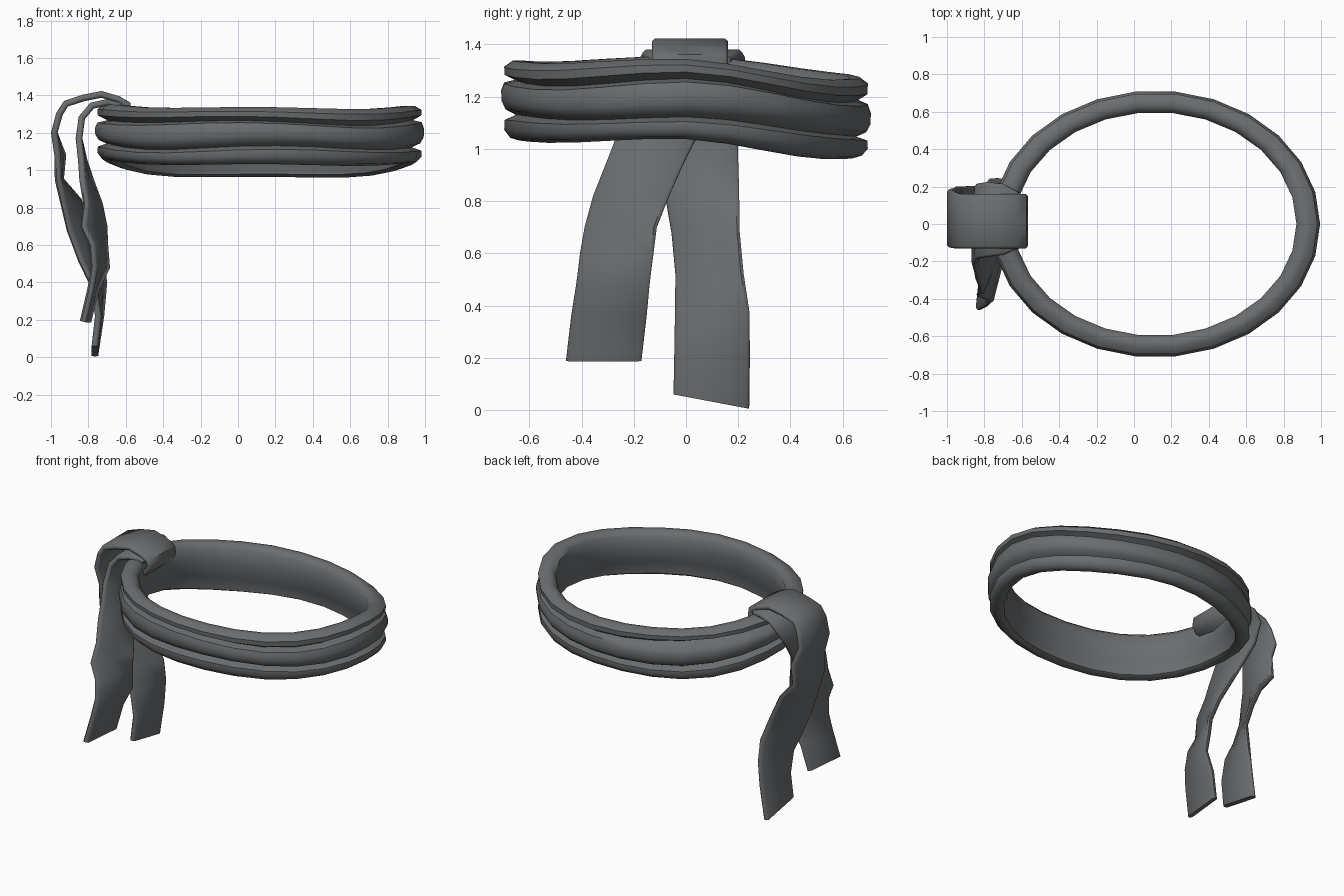
import bpy, bmesh, math

cloth = bpy.data.materials.new("charcoal cloth")
cloth.diffuse_color = (0.145, 0.153, 0.16, 1)


def make_object(name, bm, angle=50):
    bmesh.ops.recalc_face_normals(bm, faces=bm.faces)
    mesh = bpy.data.meshes.new(name)
    bm.to_mesh(mesh)
    bm.free()
    mesh.materials.append(cloth)
    obj = bpy.data.objects.new(name, mesh)
    bpy.context.collection.objects.link(obj)
    bpy.ops.object.select_all(action='DESELECT')
    obj.select_set(True)
    bpy.context.view_layer.objects.active = obj
    bpy.ops.object.shade_smooth_by_angle(angle=math.radians(angle))
    return obj


def loft(bm, rings, closed):
    """Join neighbouring rings of vertices with quads."""
    n = len(rings)
    for i in range(n if closed else n - 1):
        a, b = rings[i], rings[(i + 1) % n]
        for j in range(len(a)):
            k = (j + 1) % len(a)
            bm.faces.new((a[j], b[j], b[k], a[k]))


# Waist wrap: three rolled folds swept round an oval, dipping at the back
def waist_wrap():
    # (inward depth, height) round the section
    section = [(0.115, 0.125), (0.085, 0.155), (0.045, 0.155), (0.012, 0.13),
               (0.014, 0.10), (0.06, 0.075), (0.012, 0.062), (0.0, 0.03),
               (0.002, -0.01), (0.018, -0.04), (0.06, -0.06), (0.014, -0.078),
               (0.012, -0.11), (0.035, -0.14), (0.07, -0.15), (0.095, -0.135),
               (0.10, -0.06), (0.115, -0.03), (0.115, 0.05)]
    bm = bmesh.new()
    rings = []
    segments = 26
    for i in range(segments):
        a = 2 * math.pi * i / segments
        c, s = math.cos(a), math.sin(a)
        back, left = max(0, s), max(0, -c)
        mid = 1.178 - 0.08 * back ** 1.5 + 0.01 * math.cos(4 * a)
        mid += 0.01 * left
        ring = []
        for d, h in section:
            wave = 0.006 * math.sin(3 * a + h * 20)
            lift = 0.05 * back * left * (h > 0.07)   # raised top fold near the knot
            ring.append(bm.verts.new((0.115 + (0.88 - d * 1.1) * c,
                                      (0.713 - d) * s, mid + h + wave + lift)))
        rings.append(ring)
    loft(bm, rings, True)
    make_object("waist_wrap", bm)


# Cloth strip: thick ribbon with rounded rims through (x, y, z, half width, twist)
def ribbon(name, stations, thick=0.036):
    bm = bmesh.new()
    rings = []
    t = thick / 2
    for i, (x, y, z, hw, twist) in enumerate(stations):
        p = stations[max(i - 1, 0)]
        q = stations[min(i + 1, len(stations) - 1)]
        tx, tz = q[0] - p[0], q[2] - p[2]
        length = math.hypot(tx, tz)
        nx, nz = tz / length, -tx / length      # thickness direction
        ct, st = math.cos(twist), math.sin(twist)
        ring = []
        for u, v in [(-hw, -t * .4), (-hw + .012, -t), (0, -t), (hw - .012, -t), (hw, -t * .4),
                     (hw, t * .4), (hw - .012, t), (0, t), (-hw + .012, t), (-hw, t * .4)]:
            ring.append(bm.verts.new((x + u * st + nx * v, y + u * ct, z + nz * v)))
        rings.append(ring)
    loft(bm, rings, False)
    bm.faces.new(rings[0])
    bm.faces.new(list(reversed(rings[-1])))
    return make_object(name, bm)


waist_wrap()

# Long tail: folds up from inside the wrap, over the knot, then hangs down
long_tail = ribbon("knot_and_long_tail", [
    (-0.66, 0.015, 1.25, 0.14, 0), (-0.61, 0.015, 1.27, 0.145, 0),
    (-0.585, 0.015, 1.31, 0.145, 0), (-0.59, 0.015, 1.35, 0.145, 0),
    (-0.64, 0.015, 1.378, 0.145, 0), (-0.73, 0.015, 1.405, 0.145, 0),
    (-0.83, 0.015, 1.385, 0.145, 0), (-0.92, 0.015, 1.355, 0.145, 0),
    (-0.955, 0.02, 1.30, 0.15, 0), (-0.982, 0.03, 1.20, 0.155, 0),
    (-0.95, 0.05, 1.08, 0.15, 0.1), (-0.955, 0.05, 0.95, 0.15, 0.05),
    (-0.895, 0.06, 0.84, 0.15, 0.3), (-0.84, 0.075, 0.68, 0.145, 0.45),
    (-0.78, 0.09, 0.52, 0.145, 0.45), (-0.745, 0.1, 0.38, 0.145, 0.2),
    (-0.74, 0.1, 0.22, 0.145, 0.05), (-0.765, 0.097, 0.035, 0.145, 0.0)])
# slanted cut at the bottom end
for v in long_tail.data.vertices:
    if v.co.z < 0.1:
        v.co.z = 0.06 - 0.055 * (v.co.y + 0.05) / 0.29

# Short tail: tucked below the knot, hanging toward the front
ribbon("short_tail", [
    (-0.62, 0.02, 1.34, 0.15, 0), (-0.70, 0.025, 1.362, 0.19, 0),
    (-0.78, 0.025, 1.345, 0.20, 0), (-0.835, 0.015, 1.28, 0.20, 0),
    (-0.85, -0.04, 1.17, 0.18, 0), (-0.83, -0.11, 1.05, 0.155, 0.05),
    (-0.81, -0.155, 0.95, 0.15, 0.15), (-0.775, -0.21, 0.82, 0.15, 0.25),
    (-0.77, -0.25, 0.70, 0.15, 0.4), (-0.745, -0.265, 0.60, 0.145, 0.25),
    (-0.735, -0.28, 0.48, 0.145, 0.25), (-0.775, -0.295, 0.36, 0.145, 0.1),
    (-0.815, -0.315, 0.19, 0.145, 0.1)])
